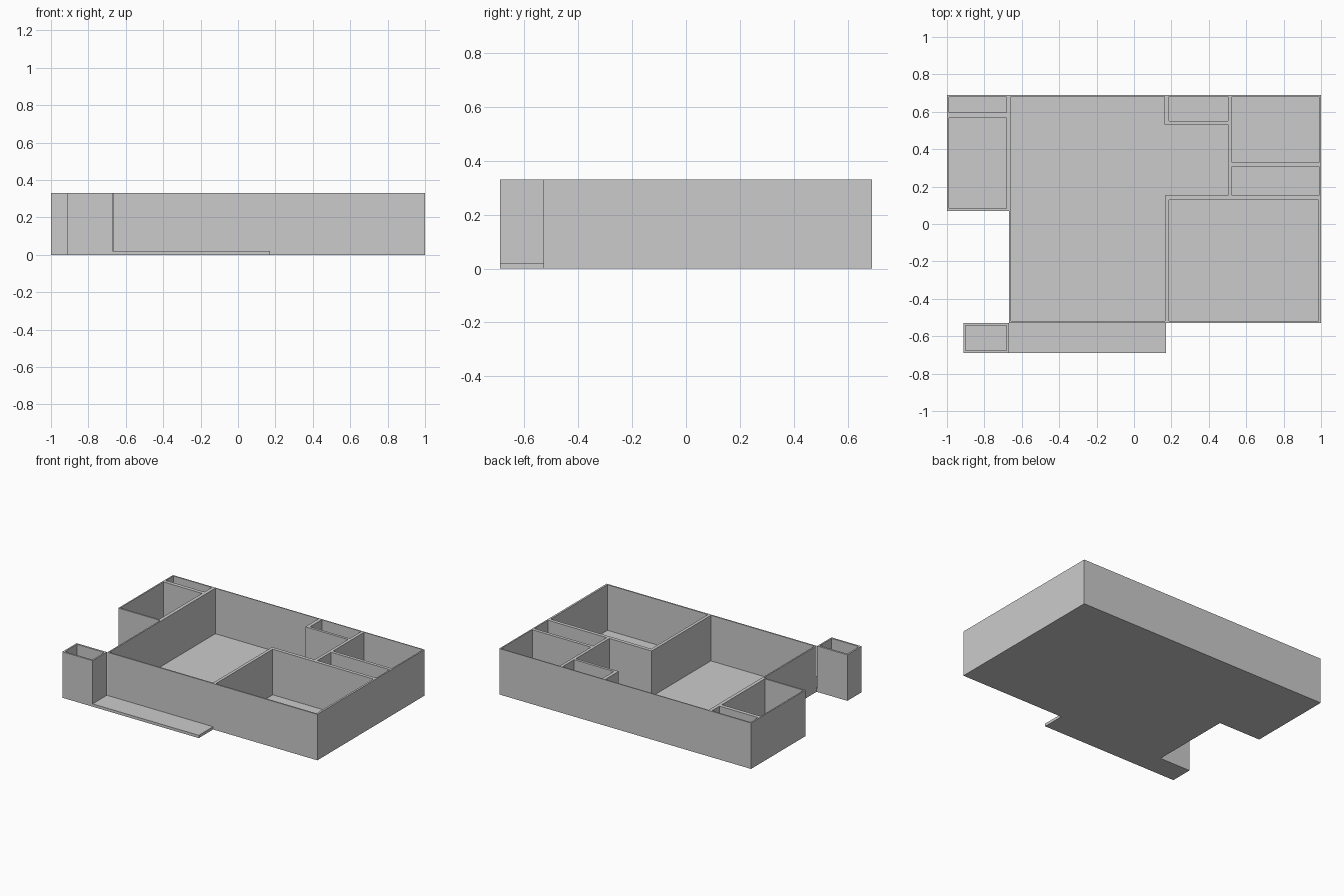
import bpy

if "Cube" in bpy.data.objects:
    bpy.data.objects.remove(bpy.data.objects["Cube"])


def box(x0, x1, y0, y1):
    return [(x0, y0), (x1, y0), (x1, y1), (x0, y1)]


def extrude_plan(name, loops, z0, z1):
    """Extrude a filled plan; the first loop is the outline, the rest are holes."""
    cu = bpy.data.curves.new(name, 'CURVE')
    cu.dimensions = '2D'
    cu.fill_mode = 'BOTH'
    cu.extrude = (z1 - z0) / 2
    for loop in loops:
        sp = cu.splines.new('POLY')
        sp.points.add(len(loop) - 1)
        for p, (x, y) in zip(sp.points, loop):
            p.co = (x, y, 0, 1)
        sp.use_cyclic_u = True
    tmp = bpy.data.objects.new(name + "_curve", cu)
    bpy.context.collection.objects.link(tmp)
    dg = bpy.context.evaluated_depsgraph_get()
    me = bpy.data.meshes.new_from_object(tmp.evaluated_get(dg))
    bpy.data.objects.remove(tmp)
    me.name = name
    for poly in me.polygons:
        poly.use_smooth = False
    ob = bpy.data.objects.new(name, me)
    ob.location.z = (z0 + z1) / 2
    bpy.context.collection.objects.link(ob)
    return ob


HEIGHT, FLOOR, STEP = 0.33, 0.003, 0.02

# House outline and the rooms cut out of it
house = [(-1, 0.69), (-1, 0.07), (-0.668, 0.07), (-0.668, -0.528),
         (1, -0.528), (1, 0.69)]
living_room = [(-0.658, 0.683), (-0.658, -0.518), (0.165, -0.518), (0.165, 0.153),
               (0.502, 0.153), (0.502, 0.532), (0.162, 0.532), (0.162, 0.683)]
rooms = [
    living_room,
    box(-0.99, -0.683, 0.595, 0.68),    # left closet
    box(-0.99, -0.683, 0.082, 0.568),   # left room
    box(0.187, 0.502, 0.551, 0.683),    # back closet
    box(0.524, 0.99, 0.33, 0.683),      # back bedroom
    box(0.524, 0.99, 0.152, 0.307),     # bathroom
    box(0.187, 0.986, -0.518, 0.127),   # front bedroom
]
extrude_plan("house_walls", [house] + rooms, FLOOR, HEIGHT)
extrude_plan("house_floor", [house], 0, FLOOR)

# Small store at the front left
store = box(-0.912, -0.672, -0.69, -0.528)
extrude_plan("store_walls", [store, box(-0.9, -0.683, -0.677, -0.542)], FLOOR, HEIGHT)
extrude_plan("store_floor", [store], 0, FLOOR)

# Low porch slab beside the store
extrude_plan("porch", [box(-0.672, 0.172, -0.69, -0.528)], 0, STEP)
